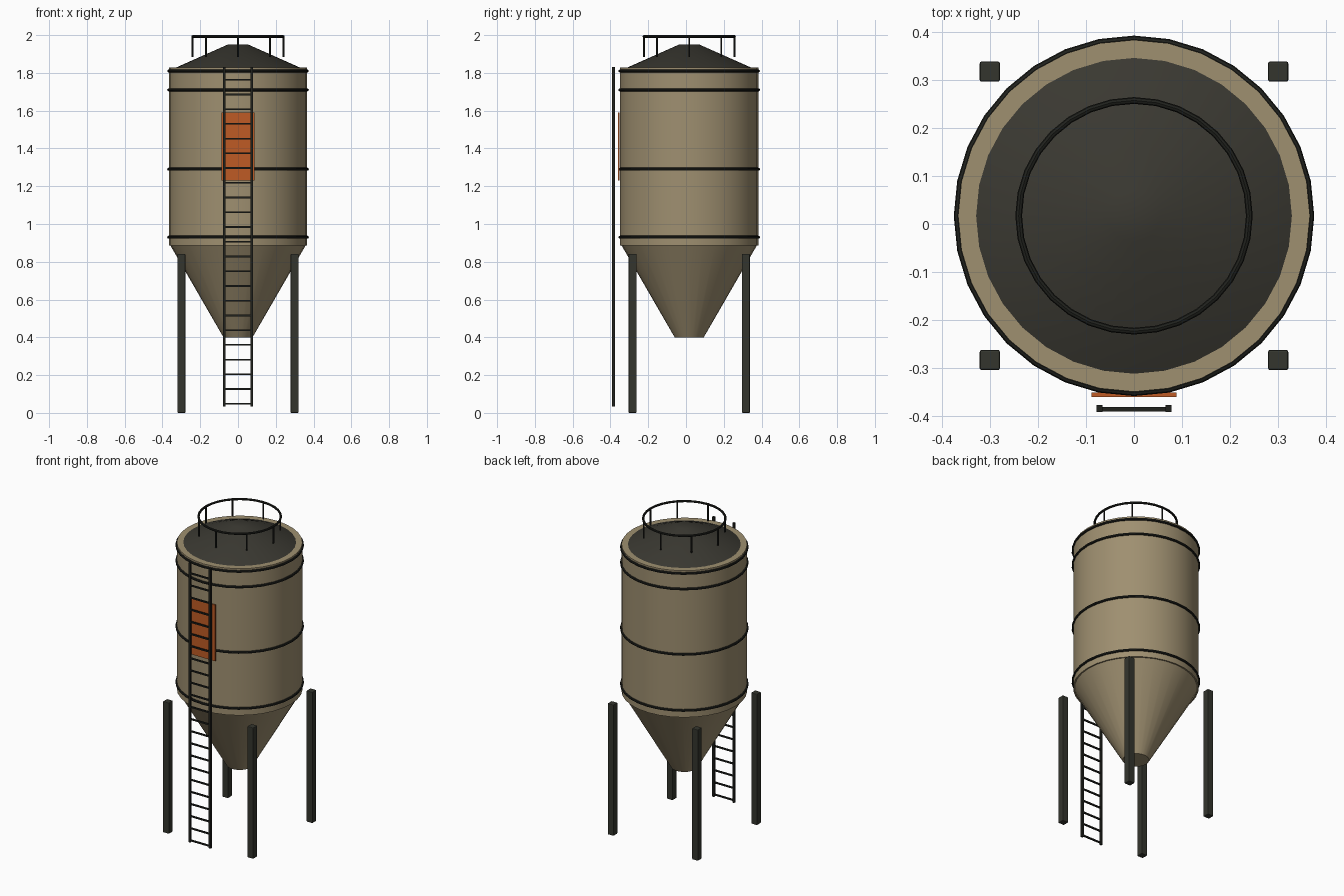
import bpy, math
from mathutils import Vector

if "Cube" in bpy.data.objects:
    bpy.data.objects.remove(bpy.data.objects["Cube"])

CY = 0.017  # tank axis sits slightly behind centre; the ladder balances it


def mat(name, rgb):
    m = bpy.data.materials.new(name)
    m.diffuse_color = (*rgb, 1)
    m.use_nodes = True
    m.node_tree.nodes["Principled BSDF"].inputs["Base Color"].default_value = m.diffuse_color
    return m


TAN = mat("tan_paint", (0.345, 0.277, 0.163))
ROOF = mat("roof_grey", (0.042, 0.040, 0.031))
LEG = mat("leg_grey", (0.034, 0.036, 0.027))
BLACK = mat("black_steel", (0.014, 0.015, 0.012))
ORANGE = mat("orange_sign", (0.52, 0.105, 0.018))


def finish(name, m, smooth=True):
    o = bpy.context.object
    o.name = name
    o.data.materials.append(m)
    if smooth:
        bpy.ops.object.shade_smooth_by_angle(angle=math.radians(30))
    return o


def frustum(name, r0, r1, z0, z1, m, x=0, y=CY, n=32):
    bpy.ops.mesh.primitive_cone_add(vertices=n, radius1=r0, radius2=r1,
                                    depth=z1 - z0, location=(x, y, (z0 + z1) / 2))
    return finish(name, m)


def ring(name, r, minor, z, m):
    bpy.ops.mesh.primitive_torus_add(major_radius=r, minor_radius=minor,
                                     major_segments=32, minor_segments=8,
                                     location=(0, CY, z))
    return finish(name, m)


def box(name, lo, hi, m, bevel=0):
    lo, hi = Vector(lo), Vector(hi)
    bpy.ops.mesh.primitive_cube_add(size=1, location=(lo + hi) / 2)
    o = bpy.context.object
    o.scale = hi - lo
    bpy.ops.object.transform_apply(location=False, rotation=False, scale=True)
    if bevel:
        b = o.modifiers.new("bevel", 'BEVEL')
        b.width, b.segments = bevel, 2
    return finish(name, m, False)


# Tank body, hopper and roof
frustum("tank_body", 0.366, 0.366, 0.885, 1.828, TAN)
frustum("hopper", 0.077, 0.358, 0.40, 0.886, TAN)
frustum("roof", 0.333, 0.054, 1.826, 1.95, ROOF)

# Hoops around the body
for i, z in enumerate((0.93, 1.29, 1.71, 1.81)):
    ring(f"hoop_{i + 1}", 0.367, 0.008, z, BLACK)

# Four legs
for side, x in (("left", -0.3), ("right", 0.3)):
    for end, y in (("front", CY - 0.3), ("back", CY + 0.3)):
        box(f"{end}_{side}_leg", (x - 0.021, y - 0.021, 0),
            (x + 0.021, y + 0.021, 0.842), LEG, 0.004)

# Roof guard rail
ring("guard_rail", 0.24, 0.007, 1.993, BLACK)
for i in range(8):
    a = i * math.pi / 4
    frustum(f"guard_post_{i + 1}", 0.005, 0.005, 1.885, 1.993, BLACK,
            0.24 * math.cos(a), CY + 0.24 * math.sin(a), 8)

# Ladder
for side, x in (("left", -0.072), ("right", 0.072)):
    box(f"ladder_rail_{side}", (x - 0.0065, -0.391, 0.035),
        (x + 0.0065, -0.377, 1.832), BLACK)
for i in range(23):
    z = 0.048 + 0.078 * i
    box(f"ladder_rung_{i + 1}", (-0.072, -0.390, z - 0.0045),
        (0.072, -0.381, z + 0.0045), BLACK)

# Sign plate behind the ladder
box("sign_plate", (-0.088, -0.360, 1.23), (0.088, -0.351, 1.59), ORANGE)
